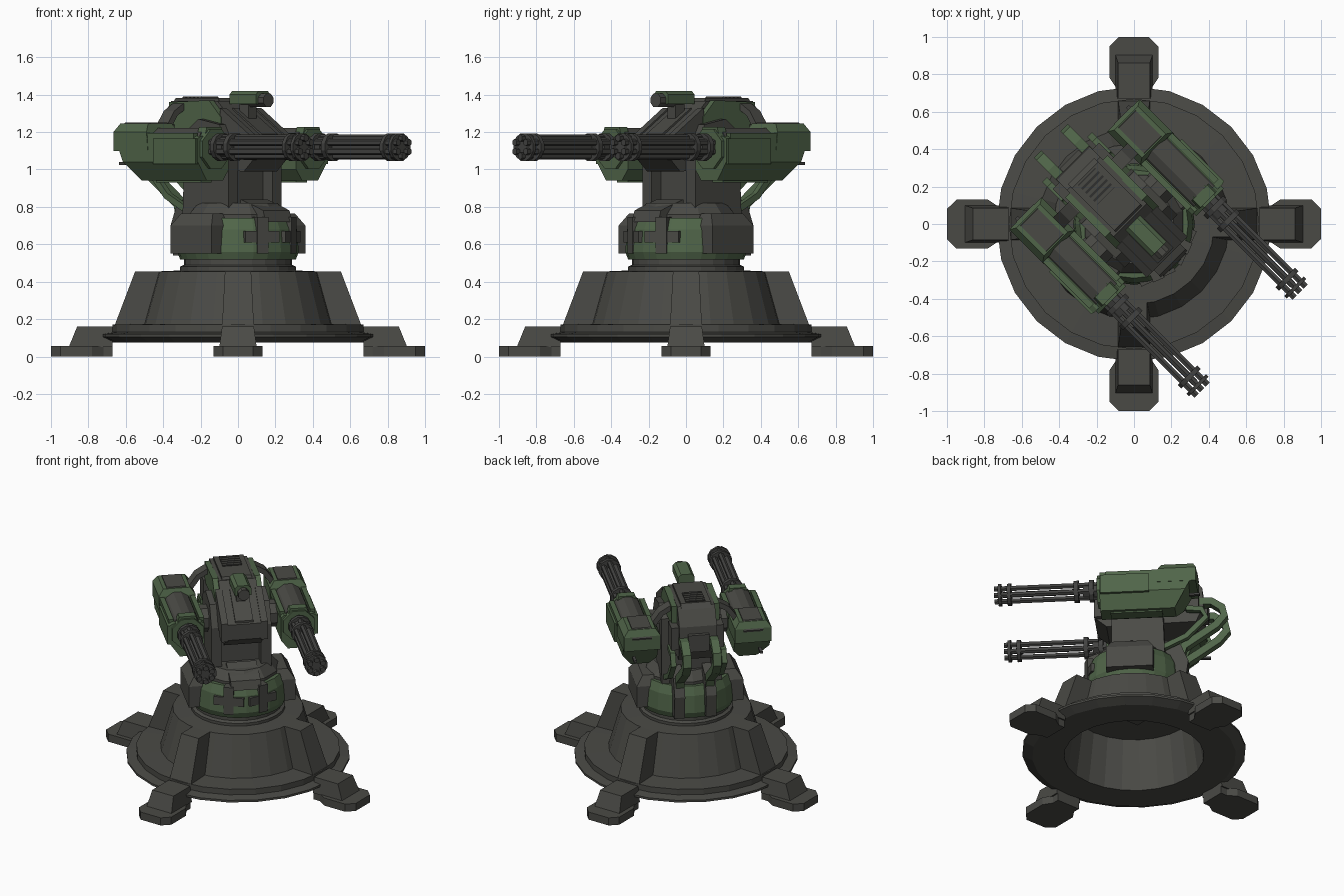
import bpy, bmesh, math
from mathutils import Vector

if "Cube" in bpy.data.objects:
    bpy.data.objects.remove(bpy.data.objects["Cube"])

def mat(name, r, g, b):
    m = bpy.data.materials.new(name)
    m.diffuse_color = (r, g, b, 1)
    m.use_nodes = True
    m.node_tree.nodes["Principled BSDF"].inputs["Base Color"].default_value = m.diffuse_color
    return m

GREY = mat("dark_grey", 0.068, 0.068, 0.060)
GREEN = mat("army_green", 0.080, 0.130, 0.066)
STEEL = mat("gun_steel", 0.056, 0.056, 0.053)
BLACK = mat("near_black", 0.030, 0.030, 0.028)
TURN = math.radians(45)          # the turret head is turned toward +x -y

def finish(name, bm, material, rot):
    bmesh.ops.remove_doubles(bm, verts=bm.verts, dist=1e-5)
    bmesh.ops.recalc_face_normals(bm, faces=bm.faces)
    me = bpy.data.meshes.new(name)
    bm.to_mesh(me)
    bm.free()
    me.materials.append(material)
    ob = bpy.data.objects.new(name, me)
    ob.rotation_euler.z = rot
    bpy.context.collection.objects.link(ob)
    return ob

def loft(name, rings, material, rot=TURN):
    """Join equal-length closed rings of 3D points, capping both ends."""
    bm = bmesh.new()
    vs = [[bm.verts.new(p) for p in r] for r in rings]
    n = len(vs[0])
    for a, b in zip(vs, vs[1:]):
        for i in range(n):
            bm.faces.new((a[i], a[(i + 1) % n], b[(i + 1) % n], b[i]))
    bm.faces.new(vs[0])
    bm.faces.new(vs[-1])
    return finish(name, bm, material, rot)

def prism(name, pts, axis, a, b, material, rot=TURN):
    put = {'x': lambda p, t: (t, p[0], p[1]), 'y': lambda p, t: (p[0], t, p[1]),
           'z': lambda p, t: (p[0], p[1], t)}[axis]
    return loft(name, [[put(p, t) for p in pts] for t in (a, b)], material, rot)

def box(name, x, y, z, material, rot=TURN):
    return prism(name, [(x[0], y[0]), (x[1], y[0]), (x[1], y[1]), (x[0], y[1])],
                 'z', z[0], z[1], material, rot)

def ngon(cx, cz, r, n, off=0.5):
    return [(cx + r * math.cos((i + off) * math.tau / n),
             cz + r * math.sin((i + off) * math.tau / n)) for i in range(n)]

def lathe(name, prof, n, material, rot=0, closed=False):
    bm = bmesh.new()
    cols = [[bm.verts.new((r * math.cos(i * math.tau / n), r * math.sin(i * math.tau / n), z))
             for r, z in prof] for i in range(n)]
    m = len(prof)
    for i in range(n):
        a, b = cols[i], cols[(i + 1) % n]
        for j in range(m if closed else m - 1):
            k = (j + 1) % m
            q = [a[j], b[j], b[k], a[k]]
            if prof[j][0] < 1e-6:
                q = [a[j], b[k], a[k]]
            elif prof[k][0] < 1e-6:
                q = [a[j], b[j], a[k]]
            bm.faces.new(q)
    return finish(name, bm, material, rot)

def bar(name, path, w, h, material):
    """Rectangular bar along a path lying in a plane: width w along side, height h."""
    P = [Vector(p) for p in path]
    side = (P[1] - P[0]).cross(P[3] - P[0]).normalized()
    rings = []
    for i, p in enumerate(P):
        t = (P[min(i + 1, len(P) - 1)] - P[max(i - 1, 0)]).normalized()
        u = t.cross(side)
        rings.append([p + side * w * a + u * h * b
                      for a, b in ((.5, .5), (-.5, .5), (-.5, -.5), (.5, -.5))])
    return loft(name, rings, material)

# ---- base: hollow flared drum on a disc
lathe("base_drum", [(.46, .075), (.67, .075), (.735, .105), (.735, .12), (.67, .13), (.67, .17),
                    (.51, .175), (.43, .455), (.31, .46), (.31, .43), (.41, .43)], 24, GREY, closed=True)
lathe("turntable_ring", [(0, .43), (.31, .43), (.31, .48), (.29, .49), (.29, .54), (0, .54)], 24, GREY)
box("floor_hatch", (-.08, .08), (-.06, .06), (.36, .432), GREY, 0)

# ---- four feet with ribs
for k in range(4):
    r = k * math.pi / 2
    prism("foot_pad", [(-.09, -.67), (-.09, -.72), (-.13, -.78), (-.13, -.95), (-.08, -1), (.08, -1),
                       (.13, -.95), (.13, -.78), (.09, -.72), (.09, -.67)], 'z', 0, .055, GREY, r)
    loft("foot_block", [[(s * w, y, z) for s, y in ((-1, -.67), (-1, yo), (1, yo), (1, -.67))]
                        for w, yo, z in ((.10, -.905, .05), (.085, -.86, .16))], GREY, r)
    loft("base_rib", [[(s * w, y, z) for s, y in ((-1, yi), (-1, yo), (1, yo), (1, yi))]
                      for w, yi, yo, z in ((.085, -.48, -.66, .165), (.07, -.415, -.55, .455))], GREY, r)

# ---- collar
lathe("collar_band", [(0, .52), (.31, .52), (.325, .56), (.315, .68), (.29, .74), (0, .74)],
      24, GREEN, TURN)
lathe("collar_top", [(.27, .73), (.27, .76), (.22, .82), (0, .82)], 12, GREY, TURN)
prism("front_step", [(-.31, .72), (-.29, .78), (-.24, .80), (-.12, .84), (-.12, .72)], 'x', -.10, .10, GREY)
for s in (1, -1):
    # cross shaped clamps on the collar front
    box("clamp_post", (-.032, .032), (-.328, -.2), (.55, .745), GREY, TURN + s * math.radians(21))
    box("clamp_arm", (-.10, .10), (-.322, -.2), (.61, .67), GREY, TURN + s * math.radians(21))
    loft("side_block", [[(s * x, y, z) for x, y in ((.2, -yy), (xo, -yy), (xo, yy), (.2, yy))]
                        for xo, yy, z in ((.355, .155, .55), (.355, .155, .70), (.31, .12, .765))], GREY)
    # rear struts on the collar
    prism("rear_strut", [(.2, .54), (.35, .54), (.37, .70), (.32, .82), (.2, .86)], 'x',
          s * .07, s * .14, GREY)

# ---- pillar
box("pillar_core", (-.16, .16), (-.06, .19), (.74, 1.15), GREY)
for s in (1, -1):
    prism("pillar_cheek", [(-.13, .74), (.22, .74), (.20, 1.2), (.1, 1.27), (-.06, 1.24), (-.13, 1.1)],
          'x', s * .13, s * .20, GREY)
    prism("gun_axle", ngon(.04, 1.1, .09, 8), 'x', s * .19, s * .28, GREY)

# ---- head
prism("head", [(.42, 1.0), (.47, 1.12), (.46, 1.25), (.38, 1.365), (.03, 1.365), (-.02, 1.32),
               (-.25, 1.17), (-.25, 1.06), (-.17, .99)], 'x', -.125, .125, GREY)
prism("head_roof", [(.40, 1.35), (.37, 1.382), (.05, 1.382), (.03, 1.35)], 'x', -.10, .10, GREY)
box("vent_plate", (-.065, .065), (.21, .36), (1.38, 1.386), BLACK)
for i in range(5):
    box("vent_slat", (-.065, .065), (.215 + i * .03, .232 + i * .03), (1.38, 1.39), GREY)
prism("brow_plate", [(-.02, 1.33), (-.24, 1.19), (-.24, 1.16), (-.02, 1.30)], 'x', -.06, .06, GREY)
box("head_back_panel", (-.07, .07), (.45, .49), (1.08, 1.2), GREY)
for s in (1, -1):
    prism("head_cheek", [(.36, 1.36), (.06, 1.37), (-.03, 1.28), (-.03, 1.22), (.36, 1.22)],
          'x', s * .12, s * .16, GREEN)
    prism("brow_rail", [(-.02, 1.33), (-.25, 1.18), (-.25, 1.05), (-.20, 1.05), (-.02, 1.20)],
          'x', s * .11, s * .155, GREY)
    box("cheek_block", sorted((s * .12, s * .175)), (.32, .44), (1.08, 1.24), GREY)
    # curved arm from head to gun pod
    bar("shoulder_arm", [(s * .09, .29, 1.34), (s * .16, .29, 1.335), (s * .22, .29, 1.30),
                         (s * .27, .29, 1.23), (s * .29, .29, 1.14)], .08, .035, GREY)
    # rear tubes
    bar("rear_tube", [(s * .10, .36, 1.15), (s * .10, .52, 1.15), (s * .10, .59, 1.10), (s * .10, .605, 1.04),
                      (s * .10, .55, .97), (s * .10, .34, .82), (s * .10, .31, .72)], .055, .05, GREEN)
    bar("inner_tube", [(s * .17, .36, 1.07), (s * .17, .46, 1.06), (s * .17, .49, 1.0),
                       (s * .17, .36, .86), (s * .17, .2, .78)], .035, .035, GREEN)

# ---- sight
box("sight_post", (-.03, .03), (-.11, -.04), (1.26, 1.36), GREY)
prism("sight_body", [(-.055, 1.35), (-.055, 1.40), (-.035, 1.42), (.035, 1.42), (.055, 1.40), (.055, 1.35)],
      'y', -.19, .01, GREEN)
prism("sight_lens", ngon(0, 1.37, .04, 8), 'y', -.23, -.05, GREY)

# ---- gun pods, mirrored
for s in (1, -1):
    X = lambda x: s * (.37 + x)
    span = lambda a, b: sorted((X(a), X(b)))
    # hull with undercut tail
    sec = [(-.07, .94), (.05, .94), (.12, 1.04), (.12, 1.165), (.095, 1.18), (-.095, 1.18), (-.115, 1.165),
           (-.115, 1.0)]
    loft("pod_hull", [[(X(x), y if y < 0 else y - max(0, 1.12 - z) * .75, z) for x, z in sec]
                      for y in (-.185, .44)], GREEN)
    box("pod_side_panel", span(.11, .132), (-.18, .14), (1.03, 1.165), GREEN)
    box("pod_keel", span(-.05, .03), (-.12, .22), (.93, .95), GREEN)
    # raised tail and dark top plate
    loft("pod_tail", [[(X(x), y, z) for x, y in ((-w, y0), (w, y0), (w, y1), (-w, y1))]
                      for w, y0, y1, z in ((.122, .19, .45, 1.10), (.122, .20, .45, 1.20), (.09, .22, .43, 1.245))],
         GREEN)
    prism("tail_plate", [(.21, 1.20), (.23, 1.252), (.42, 1.252), (.455, 1.19), (.44, 1.15)], 'x',
          X(-.065), X(.065), GREY)
    box("tail_peg", span(.04, .06), (.40, .47), (1.025, 1.04), STEEL)
    # motor drum, rails and front collar
    prism("motor_drum", ngon(X(0), 1.125, .10, 12), 'y', -.16, .21, GREY)
    for d in (1, -1):
        box("pod_rail", span(d * .085, d * .118), (-.15, .2), (1.15, 1.195), GREEN)
    prism("front_collar", ngon(X(0), 1.11, .112, 8), 'y', -.205, -.12, GREEN)
    prism("collar_cap", [(X(x), z) for x, z in ((-.08, 1.15), (-.055, 1.228), (.055, 1.228), (.08, 1.15))],
          'y', -.19, -.13, GREEN)
    # rotary barrels with clamp rings
    prism("barrel_hub", ngon(X(0), 1.12, .055, 12), 'y', -.30, -.2, STEEL)
    prism("barrel_spindle", ngon(X(0), 1.12, .022, 6), 'y', -.83, -.2, STEEL)
    for c in ngon(X(0), 1.12, .048, 6):
        prism("barrel", ngon(c[0], c[1], .019, 6), 'y', -.885, -.2, STEEL)
    for y, w, r in ((-.26, .03, .076), (-.36, .03, .076), (-.80, .025, .076), (-.86, .02, .076)):
        prism("clamp_ring", ngon(X(0), 1.12, r, 12), 'y', y, y + w, STEEL)
